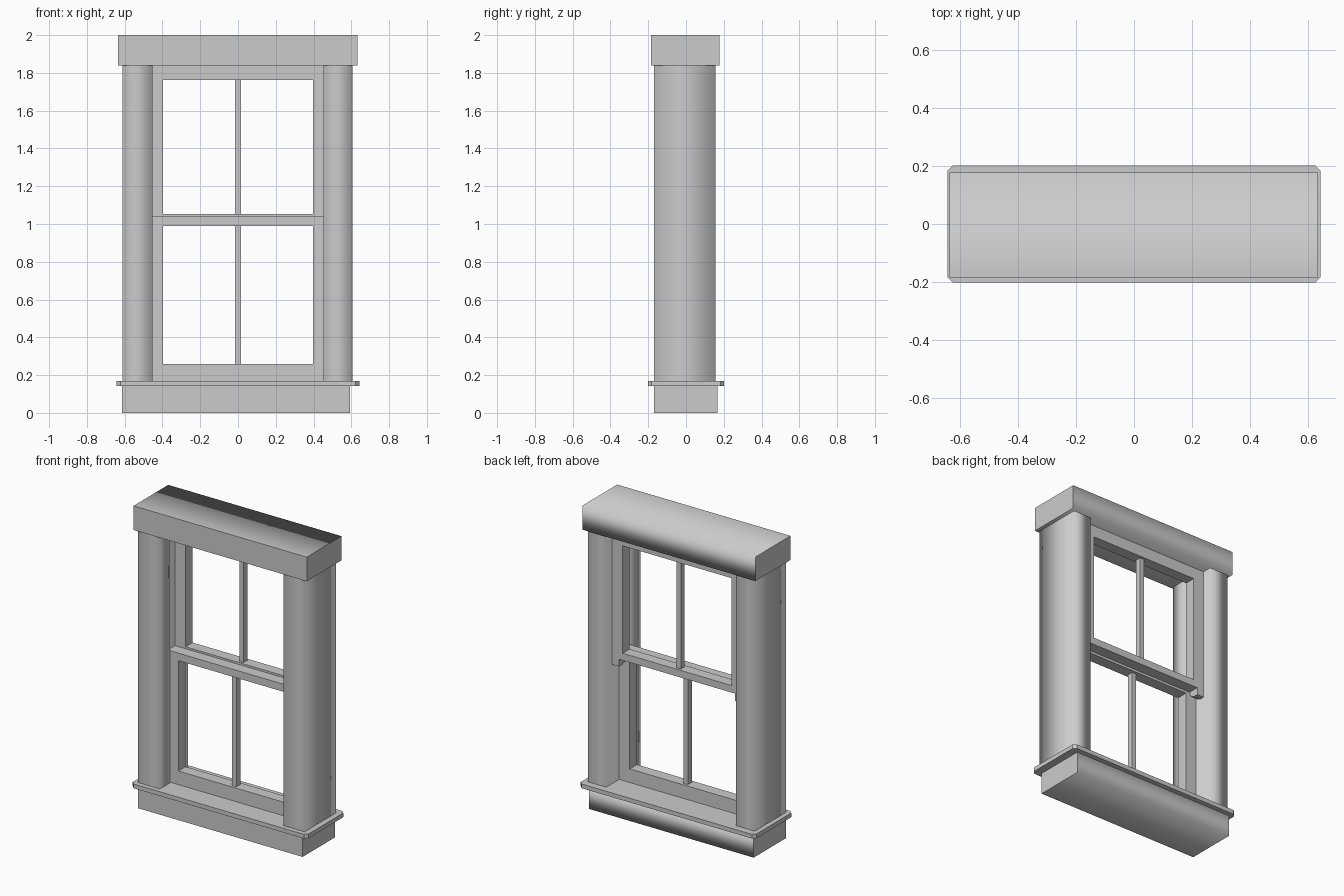
import bpy
import bmesh

cube = bpy.data.objects.get("Cube")
if cube:
    bpy.data.objects.remove(cube, do_unlink=True)

GREY = (0.6, 0.6, 0.6, 1)
paint = bpy.data.materials.new("grey_paint")
paint.use_nodes = True
paint.diffuse_color = GREY
paint.node_tree.nodes["Principled BSDF"].inputs["Base Color"].default_value = GREY


def finish(name, bm, soft=None):
    """Make an object; edges accepted by soft(edge) shade smoothly, all others stay sharp."""
    bmesh.ops.recalc_face_normals(bm, faces=bm.faces)
    for edge in bm.edges:
        edge.smooth = bool(soft and soft(edge))
    for face in bm.faces:
        face.smooth = soft is not None
    mesh = bpy.data.meshes.new(name)
    bm.to_mesh(mesh)
    bm.free()
    mesh.materials.append(paint)
    obj = bpy.data.objects.new(name, mesh)
    bpy.context.collection.objects.link(obj)
    return obj


def box(name, xs, ys, zs, soft=None):
    bm = bmesh.new()
    bmesh.ops.create_cube(bm, size=1)
    for v in bm.verts:
        v.co = [r[0] if c < 0 else r[1] for c, r in zip(v.co, (xs, ys, zs))]
    return finish(name, bm, soft)


def extrude(name, outline, axis, low, high, soft=None):
    """Extrude a 2D outline along x (axis 0) or z (axis 2)."""
    bm = bmesh.new()
    place = (lambda p, t: (t, *p)) if axis == 0 else (lambda p, t: (*p, t))
    face = bm.faces.new([bm.verts.new(place(p, low)) for p in outline])
    result = bmesh.ops.extrude_face_region(bm, geom=[face])
    for v in result["geom"]:
        if isinstance(v, bmesh.types.BMVert):
            v.co[axis] = high
    return finish(name, bm, soft)


def sash(name, outer, inner, front, back):
    """Rectangular frame between two rectangles given as (x0, x1, z0, z1)."""
    bm = bmesh.new()
    loops = []
    for (x0, x1, z0, z1), y in ((outer, front), (inner, front), (inner, back), (outer, back)):
        corners = ((x0, z0), (x1, z0), (x1, z1), (x0, z1))
        loops.append([bm.verts.new((x, y, z)) for x, z in corners])
    for a, b in zip(loops, loops[1:] + loops[:1]):
        for i in range(4):
            j = (i + 1) % 4
            bm.faces.new((a[i], a[j], b[j], b[i]))
    finish(name, bm)
    # Central glazing bar
    middle = (front + back) / 2
    box(name + "_bar", (-0.016, 0.016), (middle - 0.02, middle + 0.02),
        (inner[2] - 0.01, inner[3] + 0.01))


def upright(edge):
    return abs(edge.verts[0].co.z - edge.verts[1].co.z) > 0.5


def back_edge(edge):
    a, b = (v.co for v in edge.verts)
    return a.y > 0 and b.y > 0 and abs(a.x - b.x) > 0.5


# Head and apron
box("head", (-0.635, 0.633), (-0.185, 0.178), (1.84, 2.0), back_edge)
box("apron", (-0.613, 0.592), (-0.17, 0.168), (0, 0.145), back_edge)

# Side jambs with a front lip that holds the sashes
for name, side, outer in (("right_jamb", -1, 0.612), ("left_jamb", 1, 0.607)):
    outline = [(outer, -0.17), (0.453, -0.17), (0.453, -0.062), (0.475, -0.062),
               (0.475, 0.155), (outer, 0.155)]
    extrude(name, [(side * x, y) for x, y in outline], 2, 0.165, 1.845, upright)

# Sill board with clipped corners
x, y, c = 0.643, 0.202, 0.02
extrude("sill", [(c - x, -y), (x - c, -y), (x, c - y), (x, y - c),
                 (x - c, y), (c - x, y), (-x, y - c), (-x, c - y)], 2, 0.142, 0.17)

# Sliding sashes, the upper one set behind the lower
sash("lower_sash", (-0.475, 0.475, 0.168, 1.04), (-0.397, 0.398, 0.26, 0.99), -0.056, 0.02)
sash("upper_sash", (-0.475, 0.475, 1.006, 1.842), (-0.397, 0.398, 1.053, 1.763), 0.02, 0.093)

# Curved horns below the upper sash
horn = [(0.022, 1.01), (0.022, 0.99), (0.035, 0.97), (0.06, 0.958), (0.093, 0.958), (0.093, 1.01)]
for name, low, high in (("right_horn", -0.475, -0.425), ("left_horn", 0.425, 0.475)):
    extrude(name, horn, 0, low, high)
